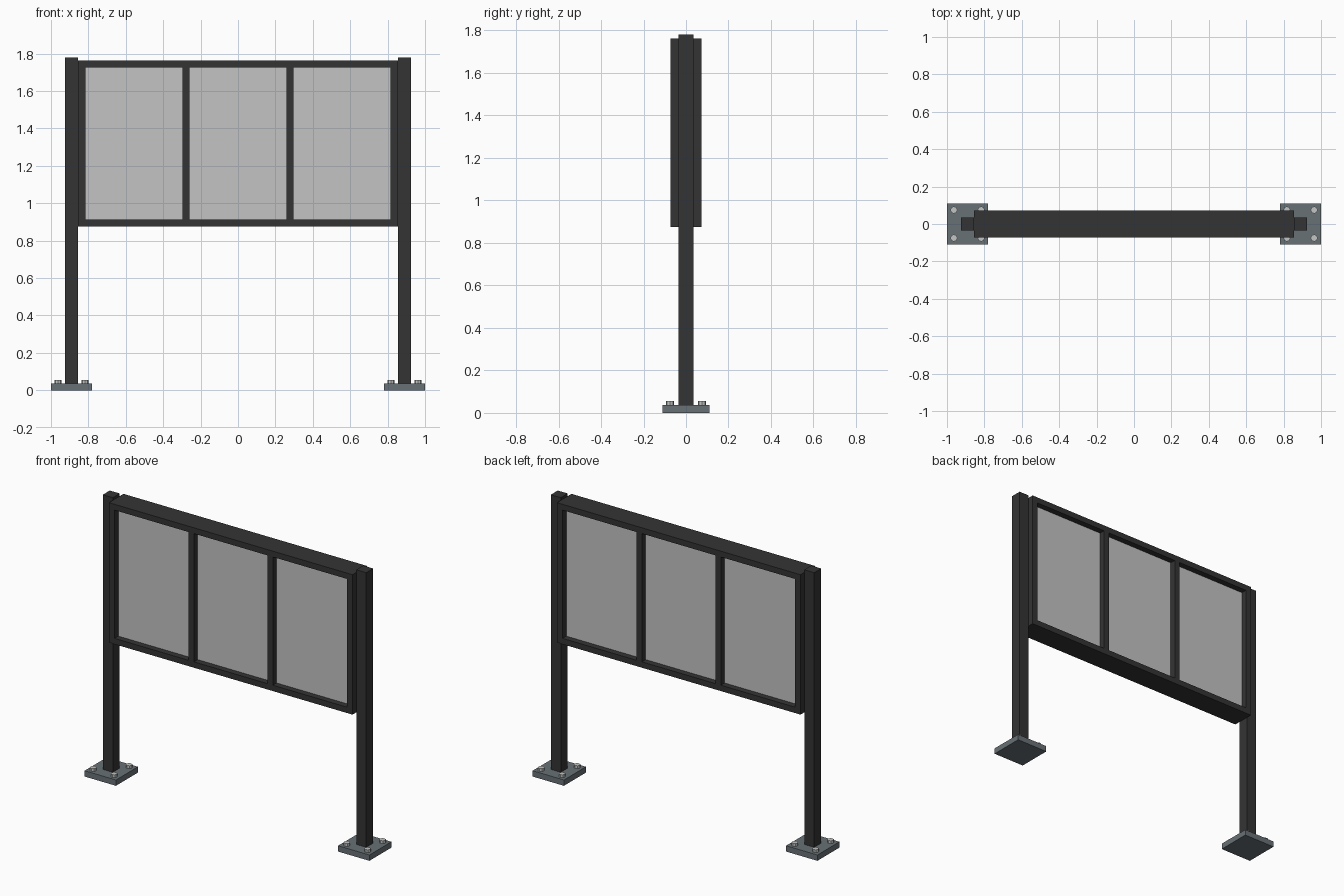
import bpy, bmesh

if "Cube" in bpy.data.objects:
    bpy.data.objects.remove(bpy.data.objects["Cube"])


def material(name, rgb):
    m = bpy.data.materials.new(name)
    m.diffuse_color = (*rgb, 1.0)
    m.use_nodes = True
    m.node_tree.nodes["Principled BSDF"].inputs["Base Color"].default_value = m.diffuse_color
    return m


DARK = material("dark_metal", (0.034, 0.034, 0.034))
STEEL = material("grey_steel", (0.14, 0.165, 0.18))
BOLT = material("pale_bolt", (0.55, 0.56, 0.56))
PANEL = material("grey_panel", (0.55, 0.55, 0.55))


def finish(name, bm, mat):
    mesh = bpy.data.meshes.new(name)
    bm.to_mesh(mesh)
    bm.free()
    mesh.materials.append(mat)
    obj = bpy.data.objects.new(name, mesh)
    bpy.context.collection.objects.link(obj)
    return obj


def box(name, x, y, z, mat):
    """Box from (min, max) ranges on each axis."""
    bm = bmesh.new()
    bmesh.ops.create_cube(bm, size=1)
    for v in bm.verts:
        v.co = [(r[0] + r[1]) / 2 + c * (r[1] - r[0]) for c, r in zip(v.co, (x, y, z))]
    return finish(name, bm, mat)


def bolt(name, x, y):
    bm = bmesh.new()
    bmesh.ops.create_cone(bm, cap_ends=True, segments=8, radius1=0.019,
                          radius2=0.019, depth=0.03)
    bmesh.ops.translate(bm, verts=bm.verts, vec=(x, y, 0.04))
    return finish(name, bm, BOLT)


DEPTH = (-0.073, 0.073)      # case frame depth
Z0, Z1 = 0.875, 1.763        # case frame height
BAR = 0.037                  # frame bar width

# Posts, base plates, bolts and side jambs on both sides
for side, s in (("left", -1), ("right", 1)):
    def span(a, b):
        return tuple(sorted((s * a, s * b)))
    box(side + "_post", span(0.855, 0.925), (-0.035, 0.035), (0.005, 1.78), DARK)
    box(side + "_base_plate", span(0.78, 1.0), (-0.11, 0.11), (0, 0.037), STEEL)
    box(side + "_jamb", span(0.855 - BAR - 0.002, 0.855), DEPTH, (Z0, Z1), DARK)
    box(side + "_mullion", span(0.277 - BAR / 2, 0.277 + BAR / 2), DEPTH,
        (Z0 + BAR, Z1 - BAR), DARK)
    for i, (bx, by) in enumerate(((0.963, -0.075), (0.963, 0.075),
                                  (0.817, -0.075), (0.817, 0.075))):
        bolt(f"{side}_bolt_{i + 1}", s * bx, by)

# Top and bottom rails
INNER = (-0.816, 0.816)
box("bottom_rail", INNER, DEPTH, (Z0, Z0 + BAR), DARK)
box("top_rail", INNER, DEPTH, (Z1 - BAR, Z1), DARK)

# Three recessed panels between the bars
for name, x in (("left_panel", (-0.816, -0.2955)), ("middle_panel", (-0.2585, 0.2585)),
                ("right_panel", (0.2955, 0.816))):
    box(name, x, (-0.035, 0.035), (Z0 + BAR, Z1 - BAR), PANEL)
